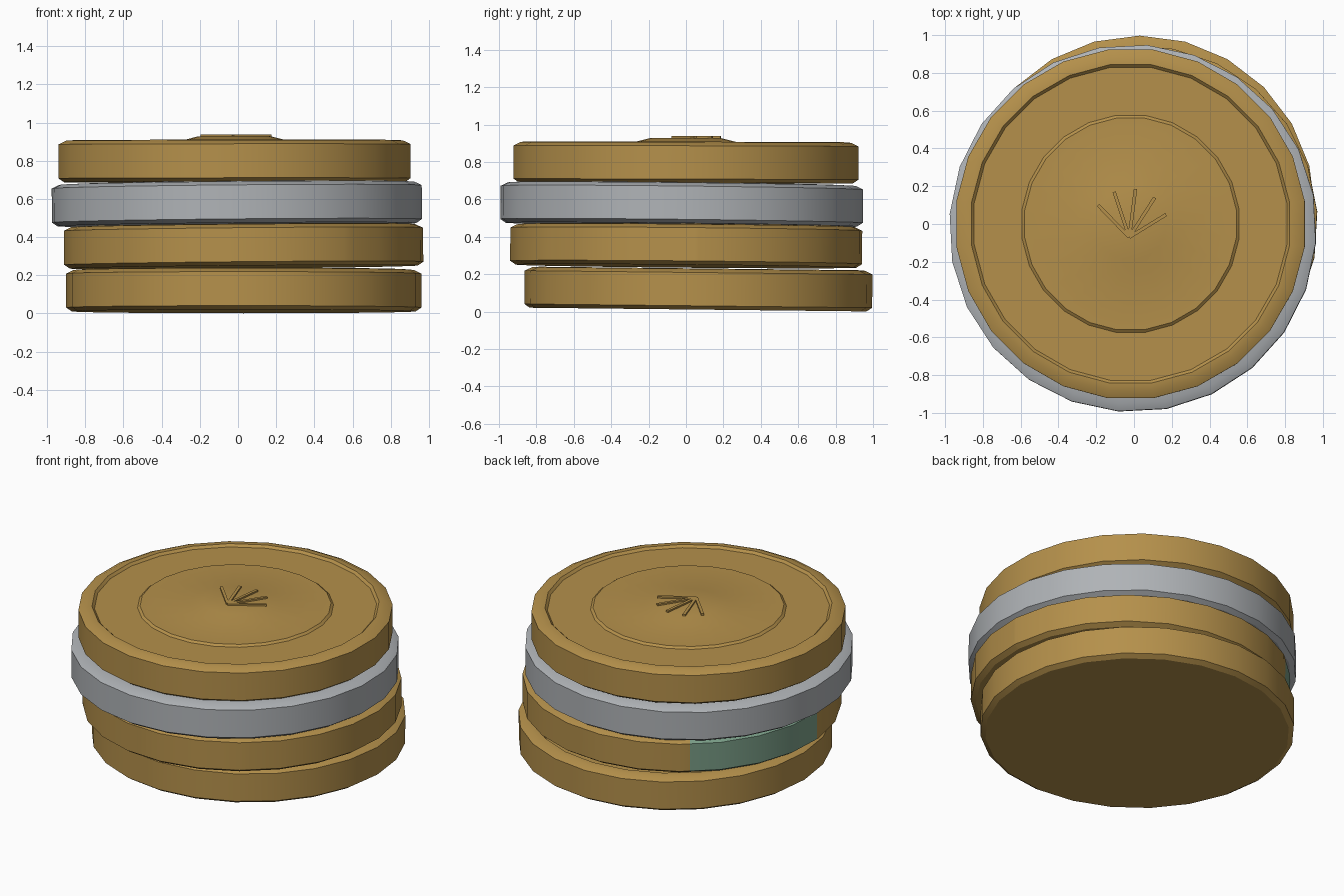
import bpy
import bmesh
from math import sin, cos, atan2, degrees, radians, pi
from mathutils import Vector

cube = bpy.data.objects.get("Cube")
if cube:
    bpy.data.objects.remove(cube)

SIDES = 24
HEIGHT = 0.22


def material(name, rgb):
    mat = bpy.data.materials.new(name)
    mat.use_nodes = True
    mat.diffuse_color = (*rgb, 1)
    mat.node_tree.nodes["Principled BSDF"].inputs["Base Color"].default_value = (*rgb, 1)
    return mat


gold = material("gold", (0.46, 0.28, 0.07))
silver = material("silver", (0.43, 0.45, 0.47))
green = material("patina_green", (0.2, 0.35, 0.25))


def finish(bm, name, mats):
    bmesh.ops.recalc_face_normals(bm, faces=bm.faces)
    mesh = bpy.data.meshes.new(name)
    bm.to_mesh(mesh)
    bm.free()
    for mat in mats:
        mesh.materials.append(mat)
    obj = bpy.data.objects.new(name, mesh)
    bpy.context.collection.objects.link(obj)
    return obj


def smooth(obj):
    bpy.ops.object.select_all(action="DESELECT")
    obj.select_set(True)
    bpy.context.view_layer.objects.active = obj
    bpy.ops.object.shade_smooth_by_angle(angle=radians(30))


def coin_mesh(radius, turn, domed):
    """Lathe a coin: bevelled edge, raised rim, sunken band and raised centre."""
    profile = [(radius - 0.03, 0), (radius, 0.02), (radius, HEIGHT - 0.022),
               (radius - 0.04, HEIGHT - 0.003), (0.85, HEIGHT), (0.835, HEIGHT - 0.015),
               (0.58, HEIGHT - 0.015), (0.565, HEIGHT - 0.003)]
    if domed:
        profile += [(0.27, HEIGHT), (0.19, HEIGHT + 0.02)]
    bm = bmesh.new()
    rings = []
    for r, z in profile:
        angles = [radians(turn) + 2 * pi * i / SIDES for i in range(SIDES)]
        rings.append([bm.verts.new((r * cos(a), r * sin(a), z)) for a in angles])
    for low, high in zip(rings, rings[1:]):
        for i in range(SIDES):
            j = (i + 1) % SIDES
            bm.faces.new((low[i], low[j], high[j], high[i]))
    bm.faces.new(rings[0])
    bm.faces.new(rings[-1])
    return bm


def stain(bm, start, end):
    """Cut the edge at two bearings and colour the faces between them."""
    for bearing in (start, end):
        a = radians(bearing)
        bmesh.ops.bisect_plane(bm, geom=bm.verts[:] + bm.edges[:] + bm.faces[:],
                               plane_co=(0, 0, 0), plane_no=(-sin(a), cos(a), 0))
    for face in bm.faces:
        c = face.calc_center_median()
        bearing = degrees(atan2(c.y, c.x)) % 360
        if start < bearing < end and c.xy.length > 0.83:
            face.material_index = 1


# name, radius, turn, position, slope along x and y, material
coins = [
    ("bottom_coin", 0.93, 0, (0.03, 0.065, 0.011), (0, -0.011), gold),
    ("second_coin", 0.943, 4, (0.03, 0, 0.243), (0.009, -0.009), gold),
    ("silver_coin", 0.972, 10.5, (-0.005, -0.024, 0.465), (0.009, -0.011), silver),
    ("top_coin", 0.93, 7.5, (-0.018, 0, 0.688), (0.001, -0.003), gold),
]
for name, radius, turn, place, slope, mat in coins:
    bm = coin_mesh(radius, turn, name == "top_coin")
    if name == "second_coin":
        stain(bm, 128, 183)
    coin = finish(bm, name, [mat, green] if name == "second_coin" else [mat])
    coin.location = place
    coin.rotation_euler = (slope[1], -slope[0], 0)
    smooth(coin)

# Fan of thin raised ribs on the top coin
hub = Vector((-0.025, -0.07))
tips = [(-0.19, 0.1), (-0.105, 0.17), (0.008, 0.185), (0.11, 0.14), (0.17, 0.05)]
for number, tip in enumerate(tips, 1):
    along = Vector(tip) - hub
    bm = bmesh.new()
    bmesh.ops.create_cube(bm, size=1)
    bmesh.ops.scale(bm, vec=(along.length, 0.018, 0.03), verts=bm.verts)
    rib = finish(bm, f"fan_rib_{number}", [gold])
    middle = hub + along / 2
    rib.location = (middle.x, middle.y, 0.923)
    rib.rotation_euler.z = atan2(along.y, along.x)
